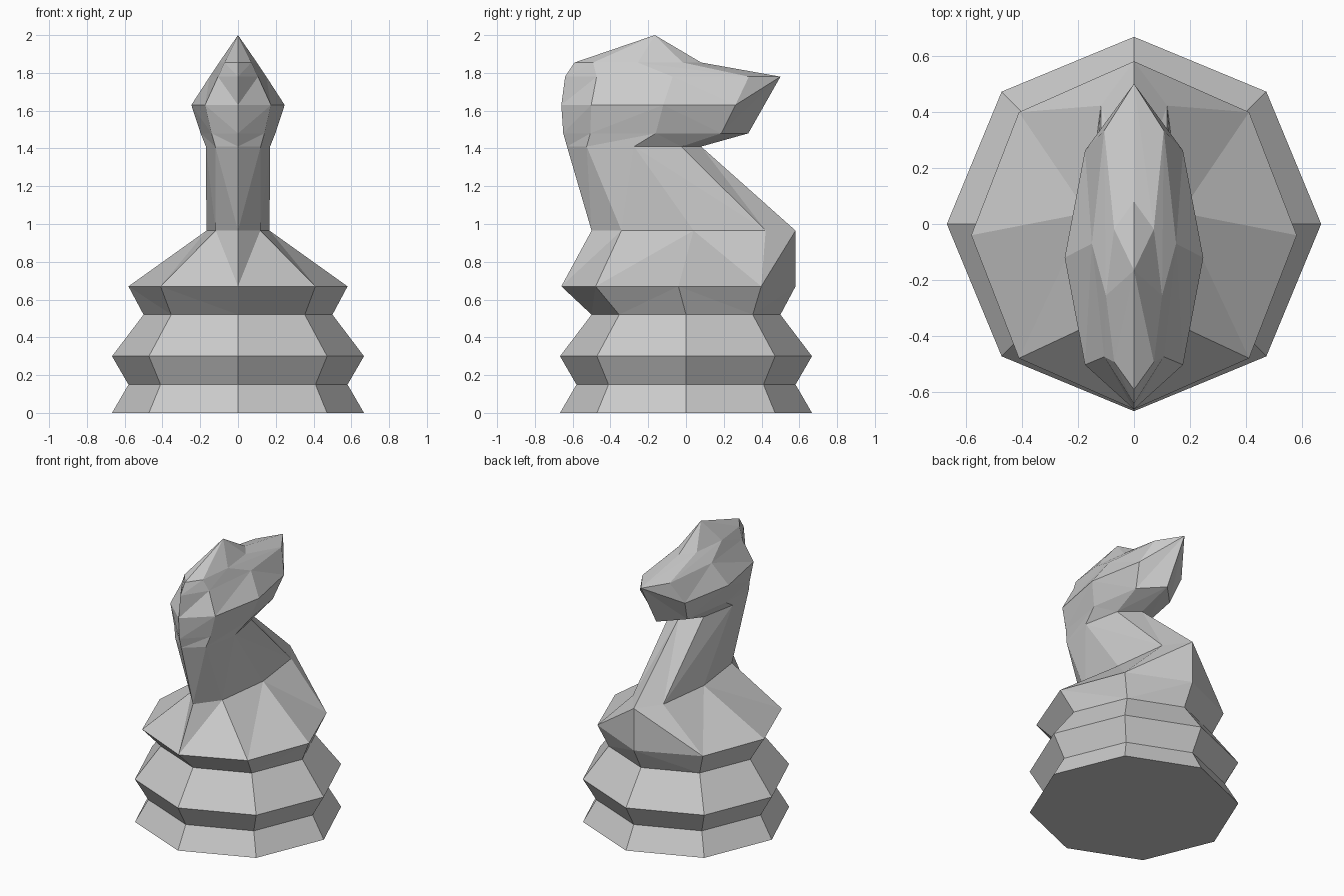
import bpy, bmesh, math

cube = bpy.data.objects.get("Cube")
if cube:
    bpy.data.objects.remove(cube, do_unlink=True)

grey = bpy.data.materials.new("plain_grey")
grey.use_nodes = True
colour = (0.6, 0.6, 0.6, 1)
grey.diffuse_color = colour
grey.node_tree.nodes["Principled BSDF"].inputs["Base Color"].default_value = colour


def octagon(bm, z, half_width, half_length, centre_y):
    """Stretched eight-sided ring, starting at the -y point."""
    ring = []
    for i in range(8):
        a = math.radians(45 * i - 90)
        ring.append(bm.verts.new((half_width * math.cos(a),
                                  centre_y + half_length * math.sin(a), z)))
    return ring


def bridge(bm, low, high, folds):
    """Join two rings; folds gives the diagonal of the four +x panels."""
    pattern = folds + "".join("/" if f == "\\" else "\\" for f in reversed(folds))
    for i, fold in enumerate(pattern):
        j = (i + 1) % 8
        a, b, c, d = low[i], low[j], high[j], high[i]
        tris = [(a, b, c), (a, c, d)] if fold == "/" else [(a, b, d), (b, c, d)]
        for tri in tris:
            if len({tuple(v.co) for v in tri}) == 3:
                bm.faces.new(tri)


def finish(bm, name):
    bmesh.ops.remove_doubles(bm, verts=bm.verts, dist=0.0005)
    bmesh.ops.dissolve_limit(bm, angle_limit=0.005, verts=[], edges=bm.edges)
    mesh = bpy.data.meshes.new(name)
    bm.to_mesh(mesh)
    bm.free()
    mesh.materials.append(grey)
    bpy.context.collection.objects.link(bpy.data.objects.new(name, mesh))


def loft(bm, sections, folds="//\\/"):
    rings = [octagon(bm, *s) for s in sections]
    for low, high in zip(rings, rings[1:]):
        bridge(bm, low, high, folds)
    return rings


# Sections: height, half width, half length, centre y
collar = (0.67, 0.58, 0.62, -0.04)
shoulder = (0.965, 0.167, 0.54, 0.04)
throat = (1.41, 0.17, 0.355, -0.275)

# Stepped base
bm = bmesh.new()
rings = loft(bm, [(0, 0.667, 0.667, 0), (0.15, 0.58, 0.58, 0),
                  (0.3, 0.667, 0.667, 0), (0.52, 0.5, 0.5, 0), collar])
bm.faces.new(rings[0][::-1])
finish(bm, "base")

# Shoulders and leaning neck
bm = bmesh.new()
loft(bm, [collar, shoulder, throat])
finish(bm, "neck")

# Head with the muzzle tip raised to the brow line
bm = bmesh.new()
jaw = octagon(bm, *throat)
chin = octagon(bm, 1.48, 0.198, 0.49, -0.16)
cheek = octagon(bm, 1.63, 0.247, 0.54, -0.12)
brow = octagon(bm, 1.78, 0.15, 0.57, -0.07)
crown = octagon(bm, 1.855, 0.1, 0.335, -0.255)
cheek[4].co = brow[4].co
bridge(bm, jaw, chin, "//\\/")
bridge(bm, chin, cheek, "//\\/")
bridge(bm, cheek, brow, "//\\/")
bridge(bm, brow, crown, "//\\\\")
peak = bm.verts.new((0, -0.165, 2))
for i in range(8):
    bm.faces.new((crown[i], crown[(i + 1) % 8], peak))
finish(bm, "head")
